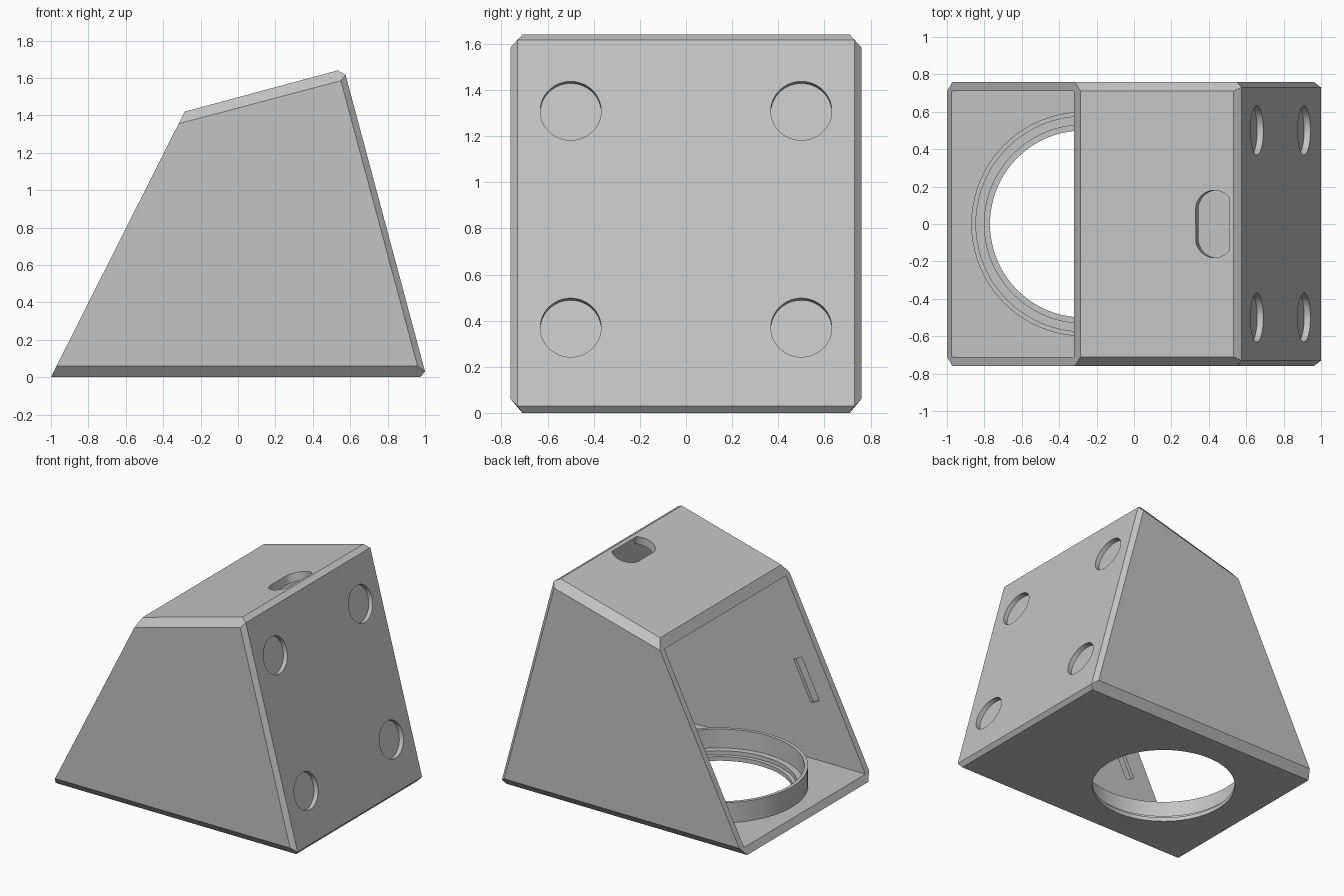
import bpy, bmesh
from math import radians, pi, sin, cos
from mathutils import Matrix, Vector

old = bpy.data.objects.get("Cube")
if old:
    bpy.data.objects.remove(old, do_unlink=True)

grey = bpy.data.materials.new("light grey plastic")
grey.use_nodes = True
COLOUR = (0.55, 0.55, 0.55, 1)
grey.diffuse_color = COLOUR
grey.node_tree.nodes["Principled BSDF"].inputs["Base Color"].default_value = COLOUR

TILT = radians(15)          # lean of the back wall and slope of the roof


def finish(bm, name):
    bmesh.ops.recalc_face_normals(bm, faces=bm.faces)
    mesh = bpy.data.meshes.new(name)
    bm.to_mesh(mesh)
    bm.free()
    mesh.materials.append(grey)
    ob = bpy.data.objects.new(name, mesh)
    bpy.context.collection.objects.link(ob)
    return ob


def prism(name, points, offset, matrix=Matrix()):
    """Extrude a closed outline by an offset."""
    bm = bmesh.new()
    face = bm.faces.new([bm.verts.new(p) for p in points])
    new = bmesh.ops.extrude_face_region(bm, geom=[face])["geom"]
    bmesh.ops.translate(bm, vec=offset, verts=[v for v in new if isinstance(v, bmesh.types.BMVert)])
    bm.transform(matrix)
    return finish(bm, name)


def cylinder(name, radius, low, high, matrix):
    bm = bmesh.new()
    bmesh.ops.create_cone(bm, cap_ends=True, segments=80, radius1=radius, radius2=radius,
                          depth=high - low, matrix=matrix @ Matrix.Translation((0, 0, (low + high) / 2)))
    return finish(bm, name)


def combine(target, tool, operation="DIFFERENCE"):
    mod = target.modifiers.new(tool.name, "BOOLEAN")
    mod.operation = operation
    mod.solver = "EXACT"
    mod.object = tool
    bpy.context.view_layer.objects.active = target
    bpy.ops.object.modifier_apply(modifier=mod.name)
    bpy.data.objects.remove(tool, do_unlink=True)


# Chamfered wedge: hull of the side, back wall and roof/base outlines
rings = {
    0.76: [(-0.97, 0.06), (0.96, 0.06), (0.55, 1.585), (-0.318, 1.355)],
    0.73: [(1.0, 0.03), (0.575, 1.617)],
    0.71: [(-1.0, 0), (0.975, 0), (0.533, 1.64), (-0.285, 1.42)],
}
bm = bmesh.new()
for y, outline in rings.items():
    for x, z in outline:
        for side in (-1, 1):
            bm.verts.new((x, side * y, z))
bmesh.ops.convex_hull(bm, input=bm.verts)
bmesh.ops.dissolve_limit(bm, angle_limit=radians(2), verts=bm.verts, edges=bm.edges)
body = finish(bm, "wedge_housing")

# Cavity, open through the sloping face
cavity = [(-1.2, 0.05), (0.933, 0.05), (0.525, 1.576), (-0.6, 1.272)]
combine(body, prism("cavity", [(x, -0.712, z) for x, z in cavity], (0, 1.424, 0)))

# Raised ring on the floor with a stepped bore
centre = Matrix.Translation((-0.27, 0, 0))
combine(body, cylinder("floor_ring", 0.6, 0.02, 0.2, centre), "UNION")
for radius, low in ((0.575, 0.06), (0.53, 0.03), (0.5, -0.1)):
    combine(body, cylinder("ring_bore", radius, low, 0.4, centre))

# Shallow round recesses in the back wall
for z in (0.37, 1.31):
    x = 1.0 - (z - 0.03) * 0.267
    for y in (-0.5, 0.5):
        place = Matrix.Translation((x, y, z)) @ Matrix.Rotation(pi / 2 - TILT, 4, "Y")
        combine(body, cylinder("recess", 0.132, -0.035, 0.1, place))

# Cable slot in the roof, flat along the back wall
slot = []
for i in range(49):
    a = pi * i / 24
    shift = 0.08 if i <= 24 else -0.08
    slot.append((0.104 * cos(a), 0.1 * sin(a) + shift))
slot = [(x, y) for x, y in slot[:-1] if x < 0.08] + [(0.08, -0.144)]
slot.insert(0, (0.08, 0.144))
place = Matrix.Translation((0.43, 0, 1.613)) @ Matrix.Rotation(-TILT, 4, "Y")
combine(body, prism("cable_slot", [(x, y, -0.1) for x, y in slot], (0, 0, 0.2), place))

# Latch grooves inside both side walls, parallel to the open edge
along = Vector((0.715, 0, 1.42)).normalized()
across = Vector((along.z, 0, -along.x))
for side in (-1, 1):
    mid = Vector((-0.49, side * 0.69, 0.62))
    corners = [mid + along * a * 0.16 + across * b * 0.037
               for a, b in ((-1, -1), (1, -1), (1, 1), (-1, 1))]
    combine(body, prism("latch_groove", corners, (0, side * 0.047, 0)))

# Smooth round walls, sharp edges
bpy.ops.object.select_all(action="DESELECT")
body.select_set(True)
bpy.context.view_layer.objects.active = body
bpy.ops.object.shade_smooth_by_angle(angle=radians(15))
